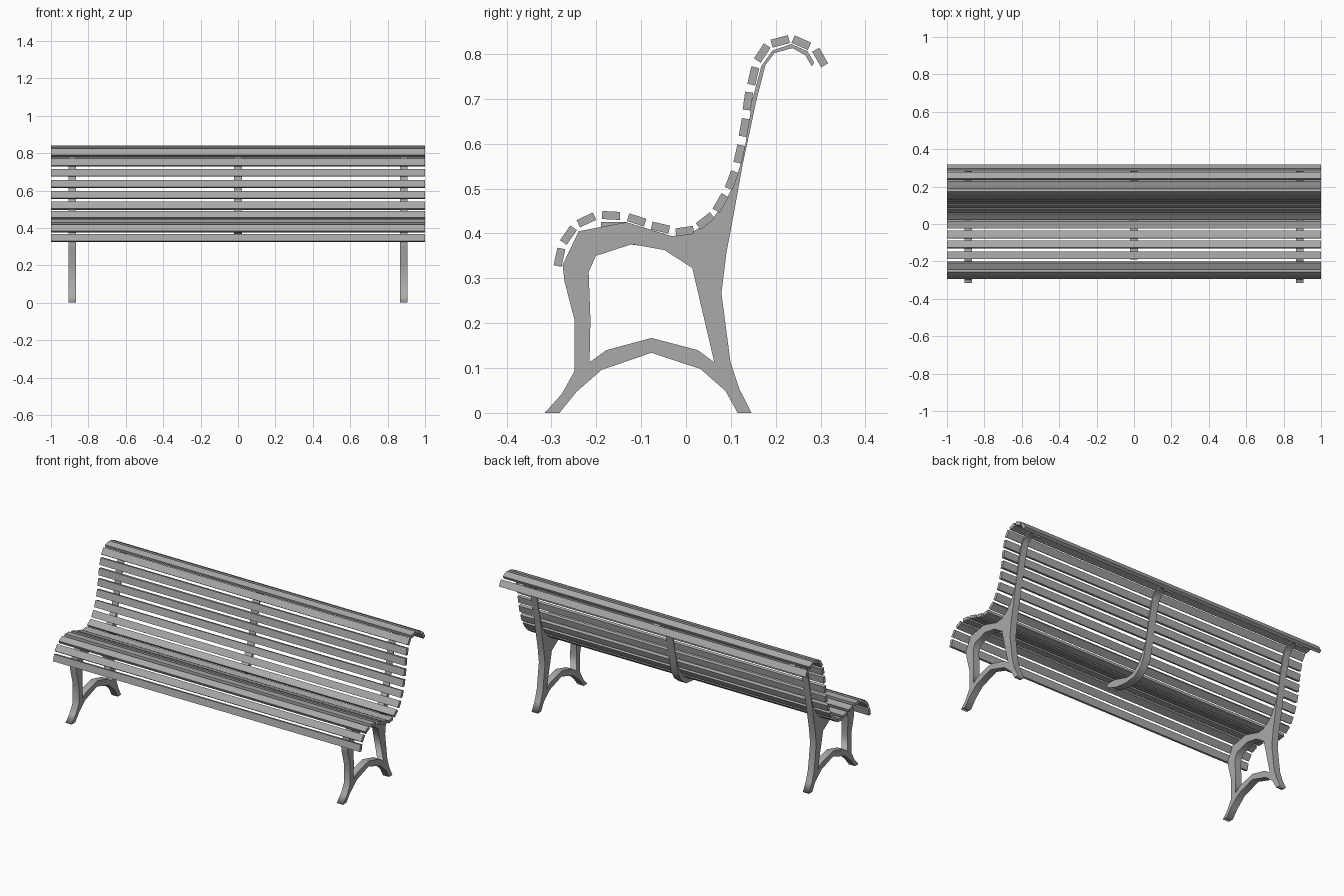
import bpy
from math import radians

if "Cube" in bpy.data.objects:
    bpy.data.objects.remove(bpy.data.objects["Cube"], do_unlink=True)

# One plain grey for the whole bench
grey = bpy.data.materials.new("plain_grey")
grey.use_nodes = True
colour = (0.4, 0.4, 0.4, 1)
grey.diffuse_color = colour
grey.node_tree.nodes["Principled BSDF"].inputs["Base Color"].default_value = colour


def cut_plate(name, loops, x, width):
    """Flat plate in the side plane, cut to the given loops (inner loops are holes)."""
    curve = bpy.data.curves.new(name + "_profile", "CURVE")
    curve.dimensions = "2D"
    curve.fill_mode = "BOTH"
    curve.extrude = width / 2
    for loop in loops:
        spline = curve.splines.new("POLY")
        spline.points.add(len(loop) - 1)
        for point, (y, z) in zip(spline.points, loop):
            point.co = (y, z, 0, 1)
        spline.use_cyclic_u = True
    plate = bpy.data.objects.new(name, curve)
    bpy.context.collection.objects.link(plate)
    plate.location.x = x
    plate.rotation_euler = (radians(90), 0, radians(90))
    bpy.ops.object.select_all(action="DESELECT")
    plate.select_set(True)
    bpy.context.view_layer.objects.active = plate
    bpy.ops.object.convert(target="MESH")
    plate = bpy.context.object
    plate.data.materials.clear()
    plate.data.materials.append(grey)
    return plate


def slat(name, y, z, angle):
    """Long board, tilted about the length of the bench."""
    bpy.ops.mesh.primitive_cube_add(size=1, location=(0, y, z))
    board = bpy.context.object
    board.name = name
    board.scale = (2, 0.04, 0.018)
    board.rotation_euler.x = radians(angle)
    board.data.materials.append(grey)


# Slats along the seat, the back rest and the rolled top: y, z, tilt in degrees
seat_slats = [
    (-.282, .347, 78), (-.262, .396, 55), (-.222, .43, 25), (-.167, .44, -3),
    (-.11, .43, -18), (-.057, .413, -13), (-.003, .405, 8), (.043, .428, 38),
]
back_slats = [
    (.077, .468, 60), (.102, .519, 70), (.119, .577, 77), (.13, .636, 80),
    (.138, .695, 82), (.15, .751, 77), (.17, .802, 57), (.21, .828, 15),
    (.257, .825, -24), (.299, .792, -60),
]
for label, slats in (("seat_slat", seat_slats), ("back_slat", back_slats)):
    for number, place in enumerate(slats, 1):
        slat(f"{label}_{number}", *place)

# Edge under the slats, shared by the end frames and the middle support
slat_edge = [
    (-.133, .425), (-.032, .394), (.008, .399), (.057, .43), (.086, .468),
    (.11, .517), (.128, .575), (.139, .635), (.147, .695), (.168, .773),
    (.193, .808), (.235, .822), (.271, .806), (.286, .78),
]
# Rear edge of the back post, from the rolled top downwards
rear_edge = [
    (.28, .773), (.266, .797), (.237, .813), (.197, .802), (.177, .775),
    (.157, .697), (.126, .552),
]

# End frames: legs, brace and back post in one casting with an opening
front_leg = [
    (-.315, 0), (-.277, .042), (-.248, .094), (-.248, .205), (-.271, .294),
    (-.275, .33), (-.239, .405),
]
rear_leg = [
    (.108, .452), (.09, .356), (.079, .267), (.099, .114), (.119, .053), (.146, 0),
]
brace_underside = [
    (.115, 0), (.088, .049), (.032, .098), (-.077, .134), (-.188, .096),
    (-.244, .047), (-.282, 0),
]
opening = [
    (-.215, .113), (-.177, .14), (-.077, .167), (.026, .14), (.063, .113),
    (.014, .323), (-.048, .363), (-.121, .376), (-.201, .35), (-.217, .314),
    (-.213, .207),
]
frame = front_leg + slat_edge + rear_edge + rear_leg + brace_underside
for side, x in (("left", .885), ("right", -.885)):
    cut_plate(f"end_frame_{side}", [frame, opening], x, .04)

# Middle support: carries the slats without legs
underside = [
    (.108, .465), (.08, .41), (.03, .372), (-.04, .365), (-.12, .375), (-.19, .402),
]
support = [(-.19, .425)] + slat_edge + rear_edge + underside
cut_plate("middle_support", [support], 0, .045)
